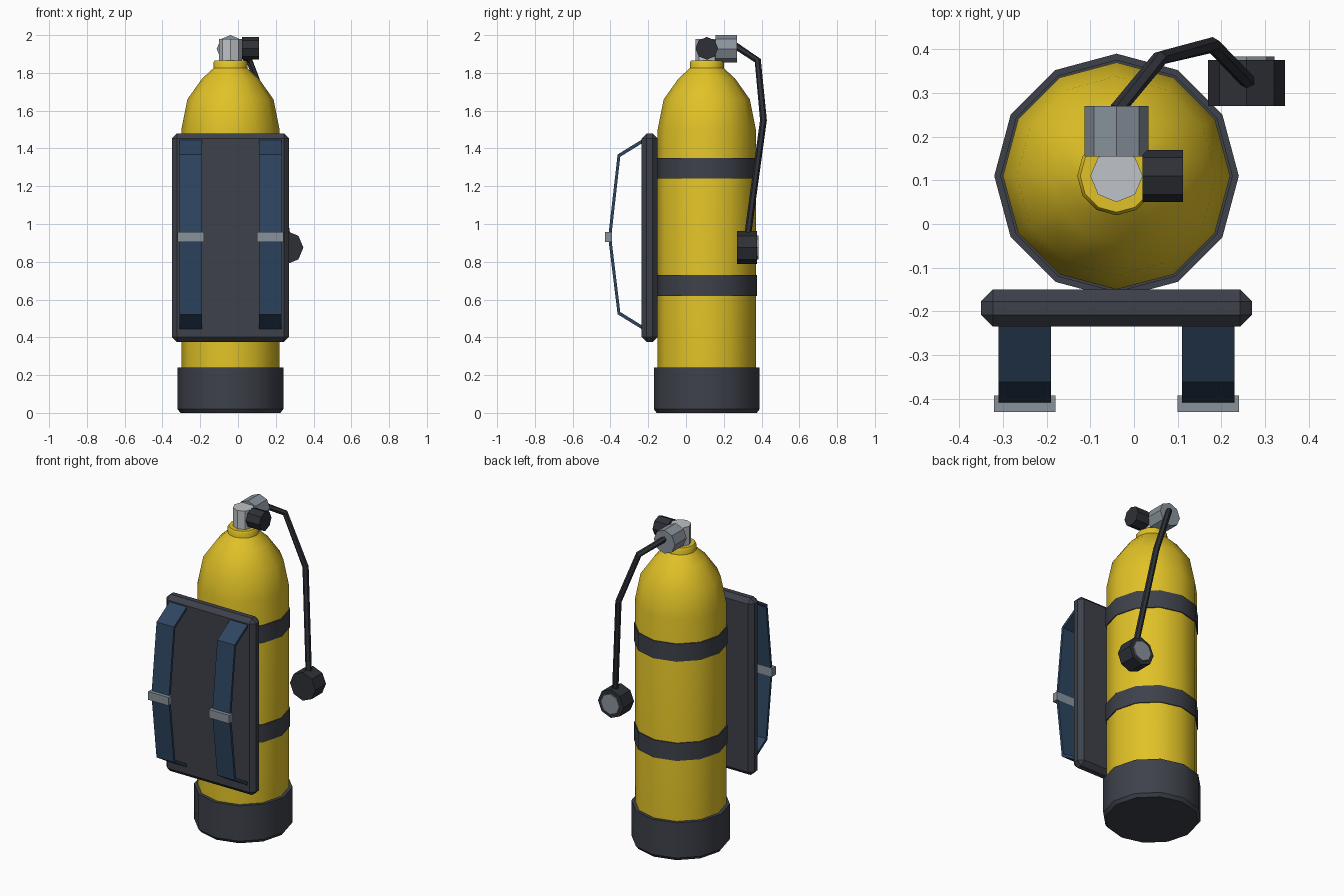
import bpy, bmesh, math
from mathutils import Vector, Matrix

if "Cube" in bpy.data.objects:
    bpy.data.objects.remove(bpy.data.objects["Cube"])


def material(name, rgb):
    m = bpy.data.materials.new(name)
    m.diffuse_color = (*rgb, 1)
    m.use_nodes = True
    m.node_tree.nodes["Principled BSDF"].inputs["Base Color"].default_value = m.diffuse_color
    return m


YELLOW = material("yellow paint", (0.75, 0.54, 0.02))
RUBBER = material("charcoal rubber", (0.047, 0.053, 0.068))
BLACK = material("black plastic", (0.027, 0.030, 0.038))
BLUE = material("navy webbing", (0.027, 0.060, 0.120))
STEEL = material("steel", (0.25, 0.29, 0.33))
CHROME = material("light metal", (0.52, 0.54, 0.57))

CX, CY = -0.04, 0.11  # tank axis


def finish(name, bm, mat, smooth=None):
    bmesh.ops.recalc_face_normals(bm, faces=bm.faces)
    me = bpy.data.meshes.new(name)
    bm.to_mesh(me)
    bm.free()
    ob = bpy.data.objects.new(name, me)
    bpy.context.collection.objects.link(ob)
    me.materials.append(mat)
    if smooth:
        bpy.ops.object.select_all(action='DESELECT')
        ob.select_set(True)
        bpy.context.view_layer.objects.active = ob
        bpy.ops.object.shade_smooth_by_angle(angle=math.radians(smooth))
    return ob


def skin(bm, rings):
    """Join a list of vertex rings and cap both ends."""
    n = len(rings[0])
    for a, b in zip(rings, rings[1:]):
        for i in range(n):
            j = (i + 1) % n
            bm.faces.new((a[i], a[j], b[j], b[i]))
    bm.faces.new(rings[0][::-1])
    bm.faces.new(rings[-1])


def lathe(name, profile, mat, sides=12, smooth=35):
    """Turn (radius, z) points around the tank axis."""
    bm = bmesh.new()
    ang = [math.tau * i / sides for i in range(sides)]
    skin(bm, [[bm.verts.new((CX + r * math.cos(a), CY + r * math.sin(a), z))
               for a in ang] for r, z in profile])
    return finish(name, bm, mat, smooth)


def rod(name, start, end, r, mat, sides=8):
    """Flat-sided cylinder along the x or y axis with corners pointing up."""
    a, b = Vector(start), Vector(end)
    u, v = Vector((0, 0, 1)), (b - a).normalized().cross(Vector((0, 0, 1)))
    bm = bmesh.new()
    skin(bm, [[bm.verts.new(p + r * (math.cos(t) * u + math.sin(t) * v))
               for t in (math.tau * i / sides for i in range(sides))]
              for p in (a, b)])
    return finish(name, bm, mat)


def box(name, lo, hi, mat, bevel=0):
    lo, hi = Vector(lo), Vector(hi)
    bm = bmesh.new()
    bmesh.ops.create_cube(bm, size=1, matrix=Matrix.Translation((lo + hi) / 2)
                          @ Matrix.Diagonal((*(hi - lo), 1)))
    if bevel:
        bmesh.ops.bevel(bm, geom=bm.edges[:], offset=bevel, segments=1,
                        affect='EDGES')
    return finish(name, bm, mat)


# Tank, boot and the two retaining bands
lathe("tank", [(0.26, 0.05), (0.26, 1.50), (0.228, 1.66), (0.15, 1.77),
               (0.09, 1.825)], YELLOW, smooth=40)
lathe("tank_neck", [(0.09, 1.80), (0.09, 1.855), (0.083, 1.865)], YELLOW)
lathe("boot", [(0.265, 0), (0.28, 0.02), (0.28, 0.24)], RUBBER)
for label, z in (("lower", 0.62), ("upper", 1.24)):
    lathe(label + "_tank_band", [(0.266, z), (0.266, z + 0.11)], RUBBER)

# Valve, first stage and hand knob
lathe("valve_stem", [(0.06, 1.85), (0.06, 1.98)], CHROME, 8, None)
rod("first_stage", (CX, 0.155, 1.927), (CX, 0.27, 1.927), 0.073, STEEL)
rod("valve_knob", (0.02, CY, 1.93), (0.112, CY, 1.93), 0.06, BLACK)

# Hose: six-sided sweep along a bent path
path = [Vector(p) for p in ((-0.04, 0.26, 1.945), (0.06, 0.38, 1.865),
                            (0.18, 0.41, 1.55), (0.262, 0.325, 0.93))]
bm = bmesh.new()
rings = []
for i, p in enumerate(path):
    d0 = (p - path[max(i - 1, 0)]).normalized()
    d1 = (path[min(i + 1, 3)] - p).normalized()
    t = (d0 + d1).normalized()
    u = t.cross(Vector((1, 0, 0))).normalized()
    v = t.cross(u)
    rings.append([bm.verts.new(p + 0.018 * (math.cos(a) * u + math.sin(a) * v))
                  for a in (math.tau * k / 6 for k in range(6))])
skin(bm, rings)
finish("hose", bm, BLACK)

# Mouthpiece regulator with its round cover
rod("second_stage", (0.258, 0.27, 0.875), (0.258, 0.375, 0.875), 0.088, BLACK)
rod("second_stage_cover", (0.258, 0.37, 0.875), (0.258, 0.383, 0.875), 0.064, STEEL)

# Back plate
box("back_plate", (-0.35, -0.235, 0.375), (0.27, -0.15, 1.48), RUBBER, 0.027)

# Shoulder straps with buckles
outer = [(-0.225, 1.452), (-0.362, 1.368), (-0.412, 0.93), (-0.362, 0.522),
         (-0.225, 0.438)]
inner = [(-0.225, 1.432), (-0.348, 1.356), (-0.396, 0.93), (-0.348, 0.534),
         (-0.225, 0.458)]
for label, x in (("left", -0.25), ("right", 0.17)):
    bm = bmesh.new()
    skin(bm, [[bm.verts.new((x + s, o[0], o[1])),
               bm.verts.new((x - s, o[0], o[1])),
               bm.verts.new((x - s, i[0], i[1])),
               bm.verts.new((x + s, i[0], i[1]))]
              for s in (0.06,) for o, i in zip(outer, inner)])
    finish(label + "_shoulder_strap", bm, BLUE)
    box(label + "_buckle", (x - 0.07, -0.43, 0.905), (x + 0.07, -0.393, 0.957), STEEL)
